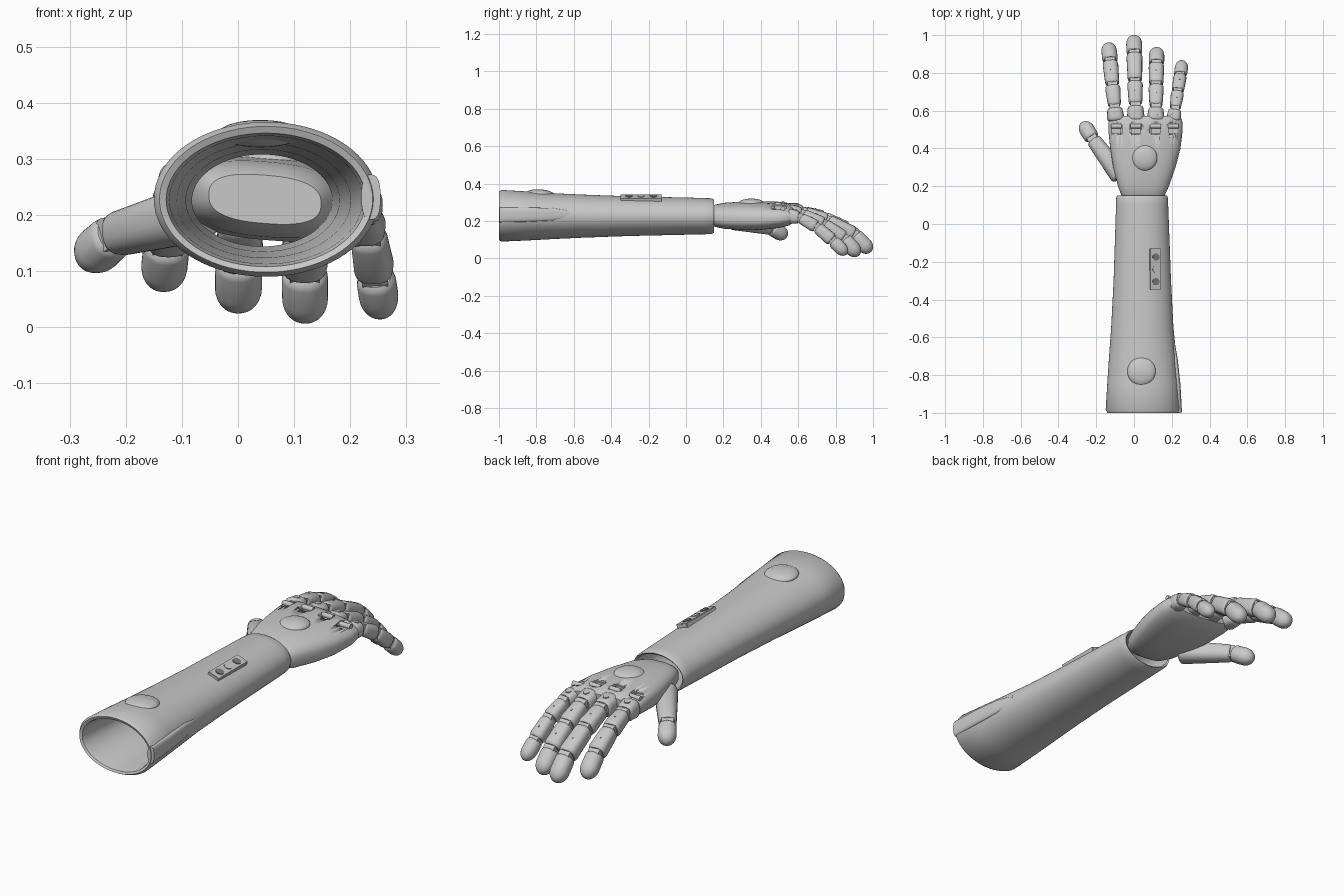
import bpy, bmesh, math
from mathutils import Matrix, Vector

cube = bpy.data.objects.get("Cube")
if cube:
    bpy.data.objects.remove(cube, do_unlink=True)


def make_material(name, value):
    mat = bpy.data.materials.new(name)
    mat.use_nodes = True
    colour = (value, value, value, 1)
    mat.diffuse_color = colour
    mat.node_tree.nodes["Principled BSDF"].inputs["Base Color"].default_value = colour
    return mat


GREY = make_material("light grey", 0.58)
DARK = make_material("dark grey", 0.2)


def finish(name, bm, matrix=Matrix(), mat=GREY):
    bmesh.ops.recalc_face_normals(bm, faces=bm.faces)
    mesh = bpy.data.meshes.new(name)
    bm.to_mesh(mesh)
    bm.free()
    mesh.shade_smooth()
    mesh.set_sharp_from_angle(angle=math.radians(40))
    mesh.materials.append(mat)
    obj = bpy.data.objects.new(name, mesh)
    obj.matrix_world = matrix
    bpy.context.collection.objects.link(obj)
    return obj


def loft(name, sections, matrix=Matrix(), n=48, power=2.0, loop=False, tilt=0.0):
    """Skin superellipse rings (y, centre x, half width, centre z, half height)."""
    bm = bmesh.new()
    rings = []
    for y, cx, rx, cz, rz in sections:
        ring = []
        for i in range(n):
            a = math.tau * i / n
            c, s = math.cos(a), math.sin(a)
            x = rx * math.copysign(abs(c) ** (2 / power), c)
            z = rz * math.copysign(abs(s) ** (2 / power), s)
            ring.append(bm.verts.new((cx + x, y, cz + z - tilt * x)))
        rings.append(ring)
    pairs = list(zip(rings, rings[1:]))
    if loop:
        pairs.append((rings[-1], rings[0]))
    else:
        bm.faces.new(rings[0])
        bm.faces.new(rings[-1])
    for a, b in pairs:
        for i in range(n):
            j = (i + 1) % n
            bm.faces.new((a[i], a[j], b[j], b[i]))
    return finish(name, bm, matrix)


def cylinder(name, radius, depth, matrix, mat=GREY):
    bm = bmesh.new()
    bmesh.ops.create_cone(bm, cap_ends=True, segments=24, radius1=radius,
                          radius2=radius, depth=depth)
    return finish(name, bm, matrix, mat)


def box(name, size, matrix, bevel=0.0):
    bm = bmesh.new()
    bmesh.ops.create_cube(bm, size=1, matrix=Matrix.Diagonal((*size, 1)))
    if bevel:
        bmesh.ops.bevel(bm, geom=bm.edges, offset=bevel, segments=2, affect='EDGES')
    return finish(name, bm, matrix)


def dome(name, centre, radius, height, pitch=0.0):
    bm = bmesh.new()
    bmesh.ops.create_uvsphere(bm, u_segments=40, v_segments=20, radius=1,
                              matrix=Matrix.Diagonal((radius, radius, height, 1)))
    return finish(name, bm, Matrix.Translation(centre) @ Matrix.Rotation(pitch, 4, 'X'))


def frame(p, q):
    """Local y runs from p to q, local z points up the back of the finger."""
    d = (q - p).normalized()
    x = d.cross(Vector((0, 0, 1))).normalized()
    rot = Matrix((x, d, x.cross(d))).transposed()
    return Matrix.Translation(p) @ rot.to_4x4(), (q - p).length


def phalanx(name, p, q, r0, r1, tip=False, power=2.4, screw=0.0):
    m, length = frame(p, q)
    rows = [(0, 0.8 * r0), (0.006, 0.95 * r0), (0.016, r0)]
    if tip:
        cap = min(0.052, length * 0.6)
        for i in range(9):
            a = math.radians(11 * i)
            rows.append((length - cap + cap * math.sin(a), r1 * max(math.cos(a), 0.03)))
    else:
        rows += [(length - 0.014, r1), (length - 0.005, 0.95 * r1), (length, 0.82 * r1)]
    loft(name, [(y, 0, r, 0, r) for y, r in rows], m, 32, power)
    if screw:
        at = m @ Matrix.Translation((0, length * 0.55, (r0 + r1) / 2))
        cylinder(name + "_screw", screw, 0.005, at)


# Hollow forearm sleeve: outer skin, then the inner skin back to the open end
loft("forearm_sleeve", [
    (-1.0, .05, .190, .228, .130), (-.985, .05, .200, .228, .138),
    (-.85, .048, .190, .227, .131), (-.7, .046, .178, .226, .122),
    (-.55, .044, .165, .226, .115), (-.3, .044, .152, .226, .106),
    (.1, .043, .138, .226, .097), (.138, .043, .137, .226, .095),
    (.15, .043, .132, .226, .089), (.145, .043, .125, .226, .082),
    (-.3, .044, .137, .226, .091), (-.7, .046, .155, .226, .102),
    (-.97, .05, .172, .227, .114), (-.995, .05, .178, .227, .119)],
    n=72, loop=True)
loft("forearm_side_ridge", [
    (-.998, .237, .017, .232, .04), (-.85, .231, .015, .234, .038),
    (-.72, .219, .013, .236, .034), (-.62, .207, .008, .237, .018)], power=2.6)
dome("forearm_button", (.04, -.78, .345), .075, .024, -.06)

# Control panel set into the top of the sleeve
panel = Matrix.Translation((.112, -.24, .321)) @ Matrix.Rotation(math.radians(20), 4, 'Y')
box("control_panel", (.058, .22, .026), panel, .002)
for i in (-1, 0, 1):
    cylinder("panel_dial", .019, .005,
             panel @ Matrix.Translation((0, .065 * i, .0135)), DARK if i else GREY)

# Palm
palm = loft("palm", [
    (.13, .048, .100, .228, .043), (.15, .048, .114, .228, .056),
    (.2, .05, .135, .228, .067), (.3, .055, .165, .228, .073),
    (.4, .06, .186, .229, .073), (.5, .061, .197, .233, .066),
    (.55, .061, .194, .236, .056), (.572, .061, .182, .237, .042)],
    n=64, power=2.6, tilt=0.08)
dome("hand_button", (.055, .35, .295), .068, .025)

# Fingers: base x, tip x, radius, slot height, then y and z along the joints
fingers = {
    "index": (-.095, -.135, .041, .294, (.54, .62, .735, .86, .953), (.253, .247, .215, .155, .075)),
    "middle": (.01, 0, .042, .302, (.54, .63, .755, .90, .99), (.25, .243, .20, .125, .035)),
    "ring": (.115, .12, .041, .293, (.54, .62, .735, .845, .925), (.245, .233, .18, .105, .015)),
    "little": (.207, .256, .035, .273, (.54, .61, .70, .785, .86), (.228, .218, .168, .095, .022)),
}
SIDEWAYS = Matrix.Rotation(math.pi / 2, 4, 'Y')
for name, (x0, x1, r, top, ys, zs) in fingers.items():
    pts = [Vector((x0 + (x1 - x0) * (y - ys[0]) / (ys[-1] - ys[0]), y, z))
           for y, z in zip(ys, zs)]
    radii = ((1.12, 1.0), (.86, .98), (.92, 1.0), (1.0, 1.0))
    parts = ("knuckle", "lower_segment", "middle_segment", "fingertip")
    for i, part in enumerate(parts):
        gap = (pts[i + 1] - pts[i]).normalized() * 0.006
        end = pts[i + 1] if i == 3 else pts[i + 1] - gap
        phalanx(f"{name}_{part}", pts[i] + gap, end, r * radii[i][0], r * radii[i][1],
                tip=i == 3, power=2.2 if i == 3 else 2.7,
                screw=(.014, .004, .004, 0)[i])
        if i:
            cylinder(f"{name}_joint_pin", r * .72, r * 1.3,
                     Matrix.Translation(pts[i]) @ SIDEWAYS)
    # Hinge slot in the back of the hand, with its pin
    cutter = box(f"{name}_slot_cutter", (.062, .062, .03),
                 Matrix.Translation((x0, .505, top)), .008)
    cutter.hide_render = True
    cutter.display_type = 'WIRE'
    cutter.hide_set(True)
    cut = palm.modifiers.new(f"{name}_slot", 'BOOLEAN')
    cut.operation = 'DIFFERENCE'
    cut.solver = 'EXACT'
    cut.object = cutter
    cylinder(f"{name}_hinge_pin", .012, .056,
             Matrix.Translation((x0, .518, top - .008)) @ SIDEWAYS)

# Thumb
base, joint, end = Vector((-.07, .25, .205)), Vector((-.218, .45, .165)), Vector((-.273, .537, .117))
step = (joint - base).normalized() * 0.006
phalanx("thumb_base", base, joint - step, .052, .040)
phalanx("thumb_tip", joint + step, end, .040, .041, tip=True, power=2.2)
thumb_frame, _ = frame(joint, end)
cylinder("thumb_joint_pin", .03, .054, thumb_frame @ SIDEWAYS)
